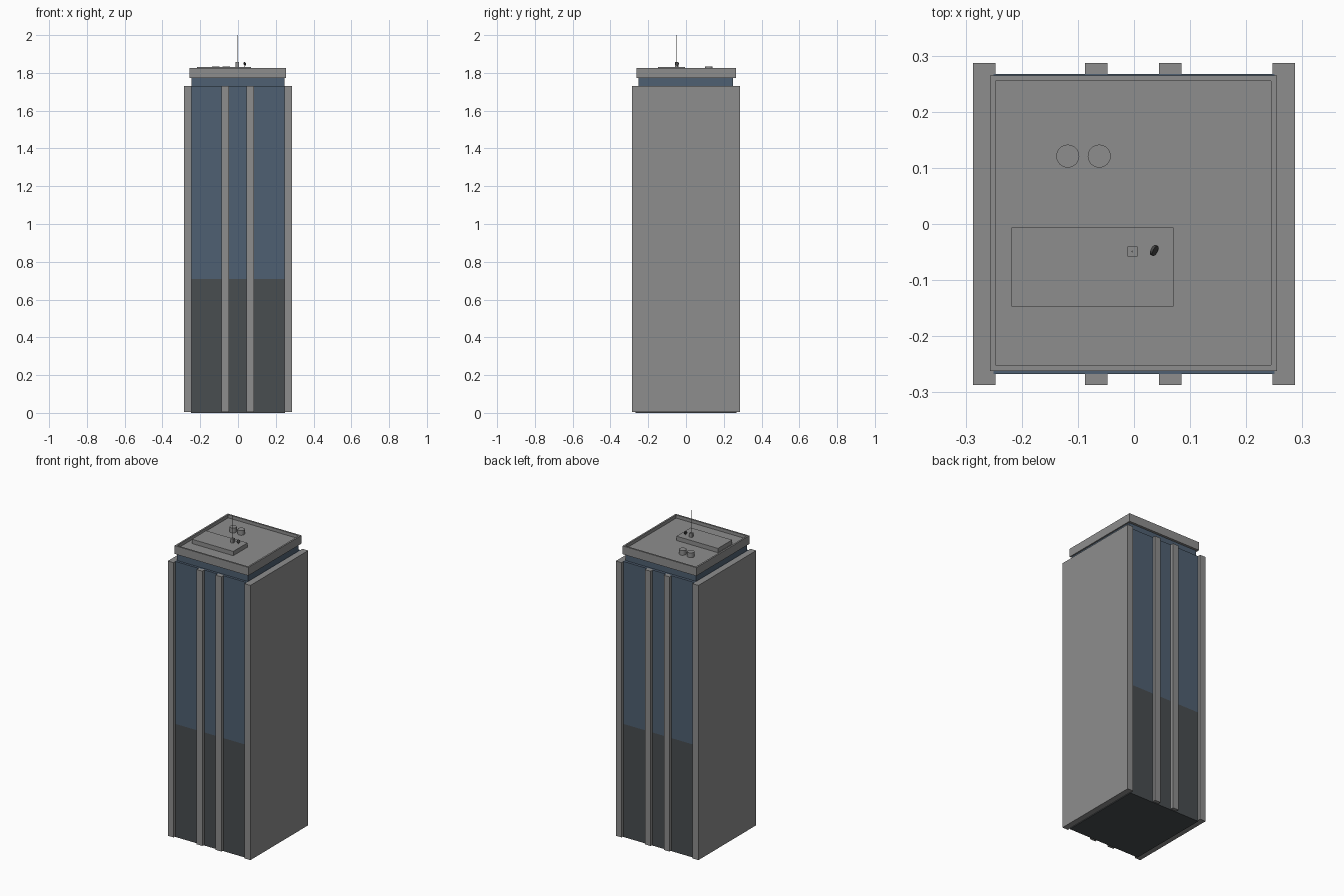
import bpy
import math
from mathutils import Vector

cube = bpy.data.objects.get("Cube")
if cube:
    bpy.data.objects.remove(cube, do_unlink=True)


def material(name, rgb):
    mat = bpy.data.materials.new(name)
    mat.use_nodes = True
    mat.diffuse_color = (*rgb, 1)
    mat.node_tree.nodes["Principled BSDF"].inputs["Base Color"].default_value = (*rgb, 1)
    return mat


CONCRETE = material("grey concrete", (0.27, 0.27, 0.27))
GLASS = material("blue glass", (0.078, 0.117, 0.168))
DARK = material("dark glass", (0.066, 0.074, 0.08))
METAL = material("dark metal", (0.06, 0.06, 0.06))


def box(name, x, y, z, mat):
    """Box from (min, max) ranges along each axis."""
    spans = (x, y, z)
    bpy.ops.mesh.primitive_cube_add(size=1, location=[sum(s) / 2 for s in spans])
    ob = bpy.context.object
    ob.name = name
    ob.scale = [s[1] - s[0] for s in spans]
    bpy.ops.object.transform_apply(location=False, rotation=False, scale=True)
    ob.data.materials.append(mat)
    return ob


def cylinder(name, radius, start, end, mat, sides=24):
    a, b = Vector(start), Vector(end)
    bpy.ops.mesh.primitive_cylinder_add(vertices=sides, radius=radius,
                                        depth=(b - a).length, location=(a + b) / 2)
    ob = bpy.context.object
    ob.name = name
    ob.rotation_euler = (b - a).to_track_quat("Z", "Y").to_euler()
    ob.data.materials.append(mat)
    bpy.ops.object.shade_smooth_by_angle(angle=math.radians(40))
    return ob


EDGE = 0.287      # outer half width
WALL_TOP = 1.73
FOOT = 0.005      # concrete starts just above the ground
ROOF = 1.805

# Glazed core: dark lower storeys, blue upper storeys, recessed neck
core = (-0.25, 0.25)
face = (-0.267, 0.267)
box("lower_glazing", core, face, (0, 0.71), DARK)
box("upper_glazing", core, face, (0.71, WALL_TOP), GLASS)
box("neck", (-0.246, 0.246), (-0.252, 0.25), (WALL_TOP, 1.775), GLASS)

# Solid side walls
for name, x in (("right_wall", (-EDGE, -0.247)), ("left_wall", (0.247, EDGE))):
    box(name, x, (-EDGE, EDGE), (FOOT, WALL_TOP), CONCRETE)

# Vertical fins on front and back
for side, x in (("right", (-0.087, -0.047)), ("left", (0.045, 0.085))):
    box("front_fin_" + side, x, (-EDGE, -0.26), (FOOT, WALL_TOP), CONCRETE)
    box("back_fin_" + side, x, (0.26, EDGE), (FOOT, WALL_TOP), CONCRETE)

# Roof slab with a sunken deck inside a parapet
roof = box("roof_cap", (-0.257, 0.255), (-0.262, 0.265), (1.773, 1.825), CONCRETE)
bpy.context.view_layer.objects.active = roof
bpy.ops.object.mode_set(mode="EDIT")
bpy.ops.mesh.select_all(action="DESELECT")
bpy.ops.object.mode_set(mode="OBJECT")
for poly in roof.data.polygons:
    poly.select = poly.normal.z > 0.5
bpy.ops.object.mode_set(mode="EDIT")
bpy.ops.mesh.select_mode(type="FACE")
bpy.ops.mesh.inset(thickness=0.0105, depth=0)
bpy.ops.mesh.extrude_region_move(TRANSFORM_OT_translate={"value": (0, 0, ROOF - 1.825)})
bpy.ops.object.mode_set(mode="OBJECT")

# Rooftop plant room and tanks
box("plant_room", (-0.218, 0.07), (-0.147, -0.006), (ROOF, 1.832), CONCRETE)
for name, x in (("right_tank", -0.118), ("left_tank", -0.062)):
    cylinder(name, 0.0205, (x, 0.121, ROOF), (x, 0.121, 1.835), CONCRETE)

# Antenna with square base
box("antenna_base", (-0.012, 0.006), (-0.058, -0.04), (1.832, 1.857), CONCRETE)
cylinder("antenna_mast", 0.0015, (-0.003, -0.049, 1.857), (-0.003, -0.049, 2.0), CONCRETE, 8)

# Small tilted dish on a stem
cylinder("dish_stem", 0.0015, (0.036, -0.047, 1.832), (0.036, -0.047, 1.848), METAL, 8)
cylinder("dish", 0.010, (0.034, -0.046, 1.847), (0.038, -0.048, 1.849), METAL, 12)
